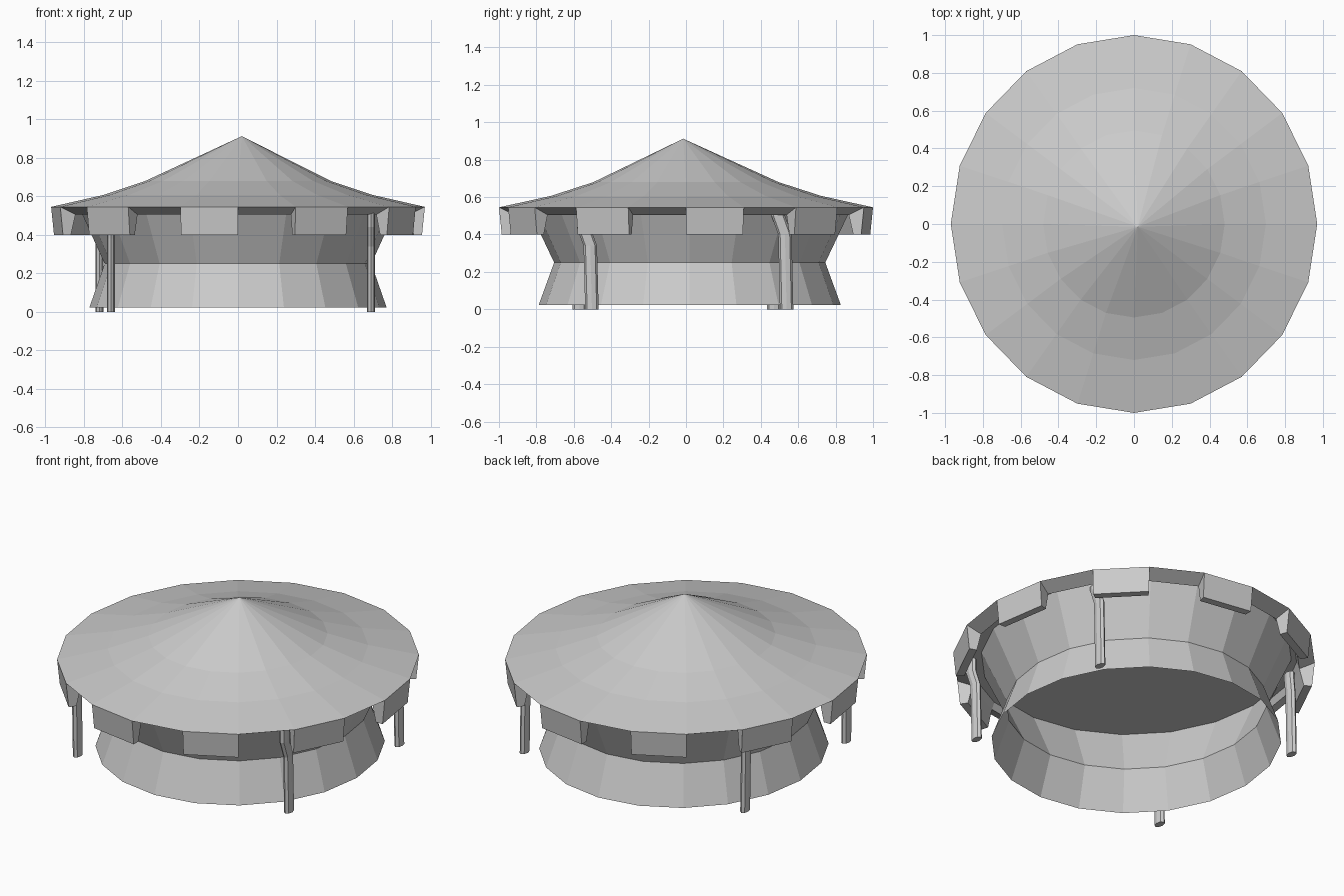
import bpy, bmesh, math

if "Cube" in bpy.data.objects:
    bpy.data.objects.remove(bpy.data.objects["Cube"])

SIDES = 20
SX = 0.97  # plan is slightly narrower in x


def pt(k, r, z, sx=SX, cy=0.0):
    a = math.tau * k / SIDES
    return (r * math.cos(a) * sx, r * math.sin(a) + cy, z)


def finish(bm, name):
    bmesh.ops.recalc_face_normals(bm, faces=bm.faces)
    me = bpy.data.meshes.new(name)
    bm.to_mesh(me)
    bm.free()
    ob = bpy.data.objects.new(name, me)
    bpy.context.collection.objects.link(ob)
    return ob


def ring(bm, r, z, sx=SX, cy=0.0):
    return [bm.verts.new(pt(k, r, z, sx, cy)) for k in range(SIDES)]


def bridge(bm, a, b):
    n = len(a)
    for i in range(n):
        j = (i + 1) % n
        bm.faces.new((a[i], a[j], b[j], b[i]))


# Roof: flared cone with a slanted eave lip and a flat ceiling
bm = bmesh.new()
rings = [ring(bm, r, z) for r, z in
         ((0.90, 0.545), (0.915, 0.505), (1.0, 0.545), (0.72, 0.607), (0.495, 0.68))]
for a, b in zip(rings, rings[1:]):
    bridge(bm, a, b)
apex = bm.verts.new((0.02, -0.015, 0.912))
for i in range(SIDES):
    bm.faces.new((rings[-1][i], rings[-1][(i + 1) % SIDES], apex))
bm.faces.new(rings[0][::-1])
finish(bm, "roof")

# Valance: tapered flaps hanging from every second eave segment
bm = bmesh.new()
for k in range(0, SIDES, 2):
    section = ((1.0, 0.545), (0.985, 0.40), (0.94, 0.40), (0.915, 0.505))
    a = [bm.verts.new(pt(k, r, z)) for r, z in section]
    b = [bm.verts.new(pt(k + 1, r, z)) for r, z in section]
    for i in range(3):
        bm.faces.new((a[i], a[i + 1], b[i + 1], b[i]))
    bm.faces.new(a)
    bm.faces.new(b[::-1])
finish(bm, "valance_flaps")

# Wall: open waisted skirt running up to the ceiling
bm = bmesh.new()
rings = [ring(bm, r, z, 0.955, 0.02) for r, z in
         ((0.808, 0.022), (0.725, 0.25), (0.865, 0.545))]
for a, b in zip(rings, rings[1:]):
    bridge(bm, a, b)
finish(bm, "wall")


# Legs: flattened posts that lean towards the front near the top
def leg(name, x, y, bend, shift):
    bm = bmesh.new()
    loops = []
    for dy, z in ((0.0, 0.0), (-0.009, bend), (-shift, bend + 0.1), (-shift, 0.515)):
        loops.append([bm.verts.new((x + 0.021 * math.cos(math.tau * i / 8),
                                    y + dy + 0.036 * math.sin(math.tau * i / 8), z))
                      for i in range(8)])
    for a, b in zip(loops, loops[1:]):
        bridge(bm, a, b)
    bm.faces.new(loops[0][::-1])
    bm.faces.new(loops[-1])
    finish(bm, name)


leg("front_right_leg", 0.69, -0.503, 0.34, 0.045)
leg("back_right_leg", 0.69, 0.538, 0.40, 0.045)
leg("front_left_leg", -0.66, -0.57, 0.38, 0.02)
leg("back_left_leg", -0.72, 0.47, 0.38, 0.02)
